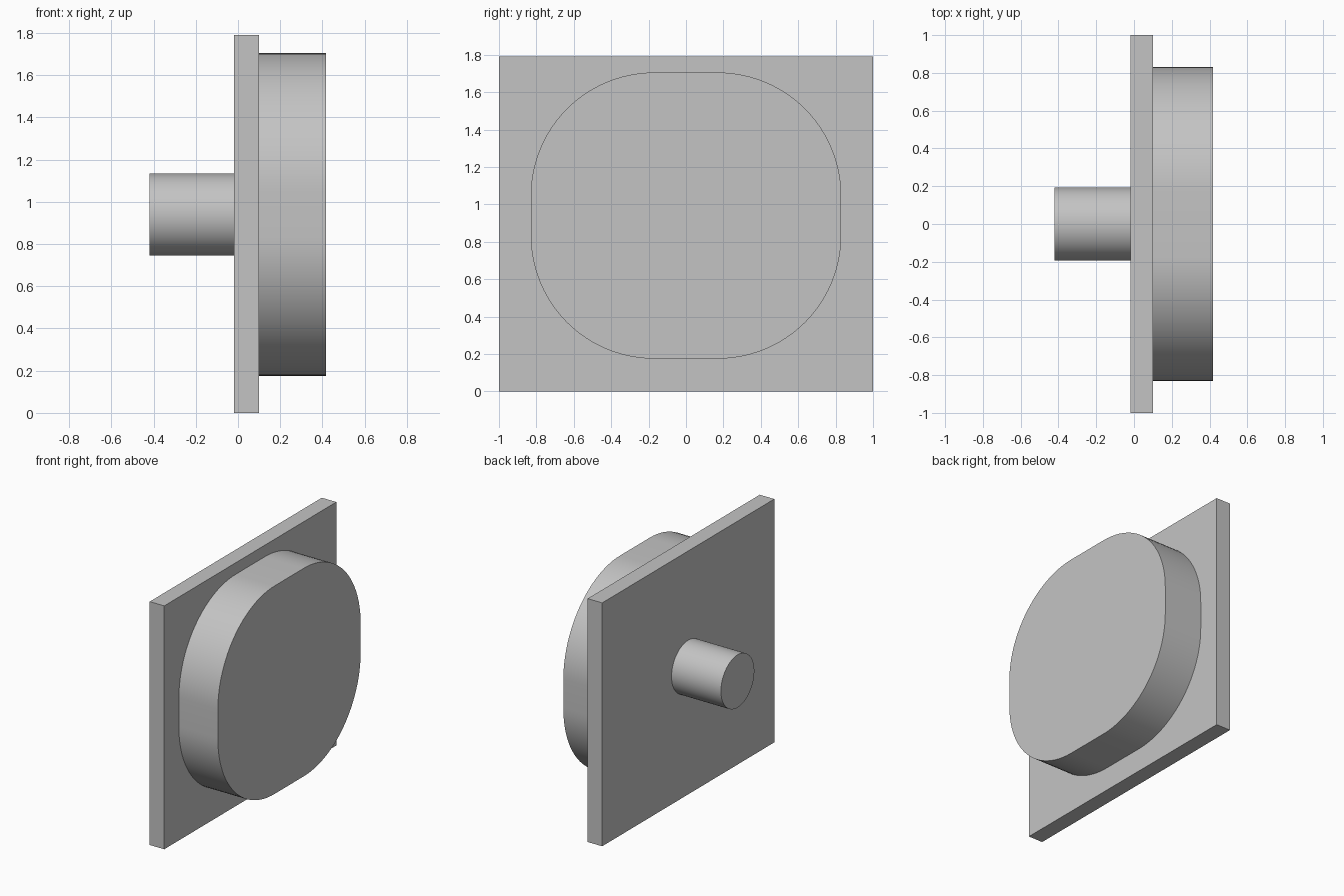
import bpy, bmesh
from math import cos, sin, pi

cube = bpy.data.objects.get("Cube")
if cube:
    bpy.data.objects.remove(cube, do_unlink=True)

MID_Z = 0.94

grey = bpy.data.materials.new("light_grey")
grey.use_nodes = True
grey.diffuse_color = (0.55, 0.55, 0.55, 1)
grey.node_tree.nodes["Principled BSDF"].inputs["Base Color"].default_value = grey.diffuse_color


def rounded_outline(half_y, half_z, radius, steps=24):
    """Outline of a rounded rectangle, corner by corner."""
    points = []
    for i, (sy, sz) in enumerate([(1, 1), (-1, 1), (-1, -1), (1, -1)]):
        for s in range(steps + 1):
            a = (i + s / steps) * pi / 2
            points.append((sy * (half_y - radius) + radius * cos(a),
                           sz * (half_z - radius) + radius * sin(a)))
    return points


def extrude_x(name, outline, x0, x1, mid_z):
    """Solid made by sweeping a y-z outline along x."""
    bm = bmesh.new()
    face = bm.faces.new([bm.verts.new((x0, y, z + mid_z)) for y, z in outline])
    swept = bmesh.ops.extrude_face_region(bm, geom=[face], use_keep_orig=True)
    moved = [v for v in swept["geom"] if isinstance(v, bmesh.types.BMVert)]
    bmesh.ops.translate(bm, verts=moved, vec=(x1 - x0, 0, 0))
    bmesh.ops.remove_doubles(bm, verts=bm.verts, dist=1e-5)
    bmesh.ops.recalc_face_normals(bm, faces=bm.faces)
    mesh = bpy.data.meshes.new(name)
    bm.to_mesh(mesh)
    bm.free()
    mesh.materials.append(grey)
    obj = bpy.data.objects.new(name, mesh)
    bpy.context.collection.objects.link(obj)
    bpy.ops.object.select_all(action="DESELECT")
    obj.select_set(True)
    bpy.context.view_layer.objects.active = obj
    bpy.ops.object.shade_smooth_by_angle()
    return obj


# Square-cornered backing plate
H = 0.895
extrude_x("mounting_plate", [(1, H), (-1, H), (-1, -H), (1, -H)], -0.018, 0.1, H)
# Rounded pad on the left side
extrude_x("rounded_pad", rounded_outline(0.83, 0.765, 0.66), 0.1, 0.417, MID_Z)
# Round shaft on the right side
extrude_x("shaft", rounded_outline(0.194, 0.194, 0.194, 16), -0.42, -0.018, MID_Z)
